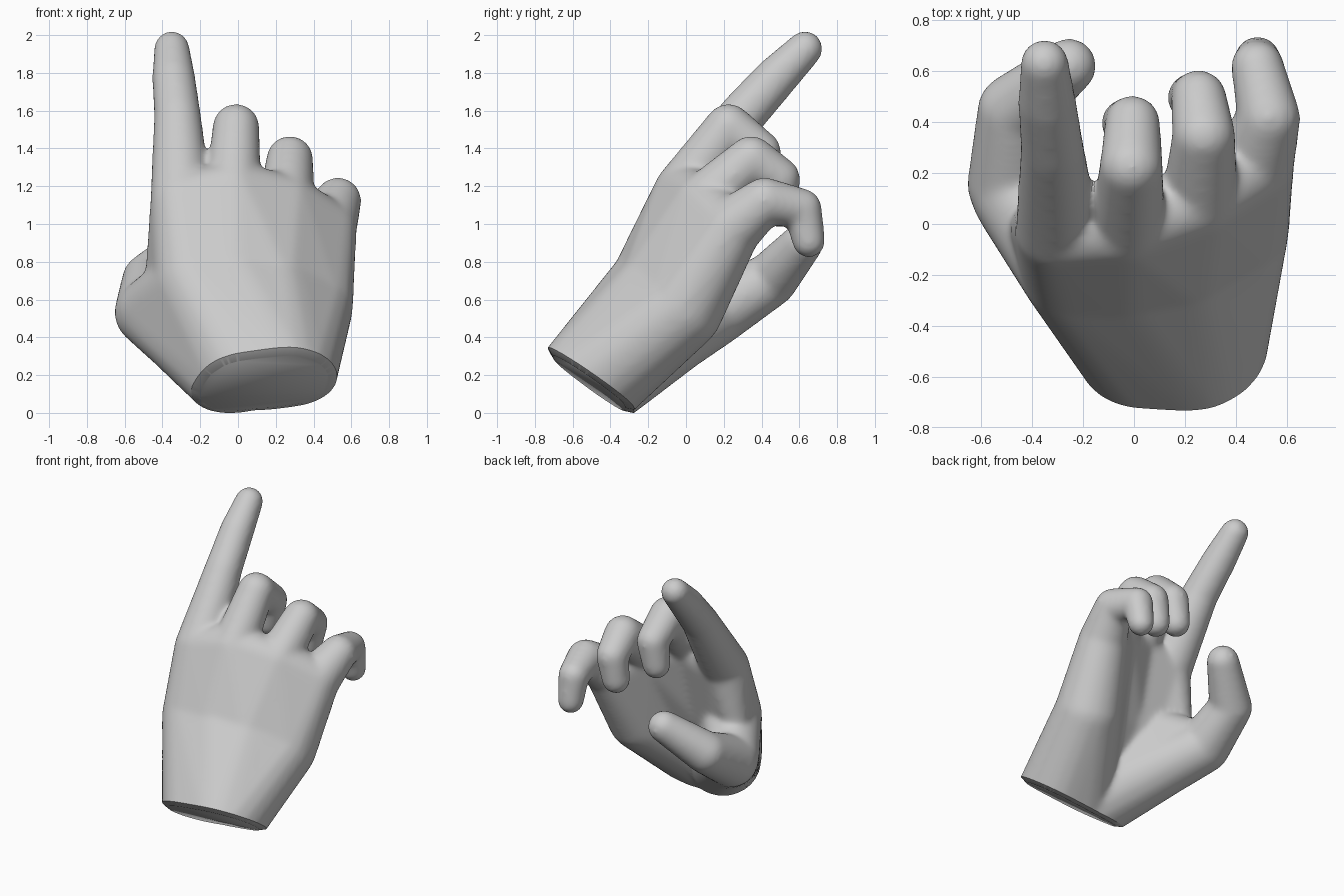
import bpy, bmesh
from mathutils import Vector

if "Cube" in bpy.data.objects:
    bpy.data.objects.remove(bpy.data.objects["Cube"])

skin = bpy.data.materials.new("plain_grey")
skin.use_nodes = True
GREY = (0.6, 0.6, 0.6, 1)
skin.diffuse_color = GREY
skin.node_tree.nodes["Principled BSDF"].inputs["Base Color"].default_value = GREY

# Joints as (x, y, z, radius), from palm to fingertip
wrist_in = (0.09, -0.53, 0.11, 0.265)
wrist_out = (0.25, -0.53, 0.14, 0.27)
index = [(-0.235, -0.17, 0.68, 0.205), (-0.295, -0.01, 1.10, 0.165),
         (-0.315, 0.31, 1.56, 0.125), (-0.335, 0.49, 1.76, 0.115), (-0.345, 0.645, 1.915, 0.095)]
middle = [(-0.02, -0.18, 0.69, 0.20), (-0.02, 0.0, 1.17, 0.15),
          (-0.005, 0.24, 1.50, 0.125), (0, 0.41, 1.37, 0.11), (-0.03, 0.41, 1.20, 0.095)]
ring = [(0.20, -0.14, 0.66, 0.20), (0.26, 0.10, 1.10, 0.15),
        (0.28, 0.36, 1.33, 0.125), (0.26, 0.51, 1.23, 0.11), (0.23, 0.51, 1.06, 0.095)]
pinky = [(0.39, -0.01, 0.54, 0.225), (0.47, 0.245, 0.955, 0.165),
         (0.535, 0.43, 1.11, 0.125), (0.49, 0.63, 1.07, 0.105), (0.49, 0.665, 0.895, 0.088)]
thumb = [(0.02, -0.40, 0.20, 0.20), (-0.30, -0.05, 0.40, 0.205),
         (-0.47, 0.17, 0.52, 0.18), (-0.465, 0.46, 0.69, 0.145), (-0.25, 0.635, 0.89, 0.11)]

# Unit ball reused for every joint
ball = bmesh.new()
bmesh.ops.create_icosphere(ball, subdivisions=3, radius=1)
unit = [v.co.copy() for v in ball.verts]
ball.free()

bm = bmesh.new()


def wrap(*joints):
    """Stretch one convex skin around a group of joints."""
    pts = [bm.verts.new(Vector(j[:3]) + u * j[3]) for j in joints for u in unit]
    out = bmesh.ops.convex_hull(bm, input=pts)
    spare = {g for g in out["geom_interior"] + out["geom_unused"]
             if isinstance(g, bmesh.types.BMVert)}
    bmesh.ops.delete(bm, geom=list(spare), context='VERTS')


# Finger and thumb segments
for chain in (index, middle, ring, pinky, thumb):
    for a, b in zip(chain[1:], chain[2:]):
        wrap(a, b)

# Palm between neighbouring fingers, and its heel down to the wrist
for a, b in ((index, middle), (middle, ring), (ring, pinky)):
    wrap(a[0], a[1], b[0], b[1])
    wrap(wrist_in, wrist_out, a[0], b[0])

# Thumb base and the web to the index finger
wrap(wrist_in, thumb[0], thumb[1], index[0])
wrap(thumb[1], index[0], (-0.46, 0.13, 0.53, 0.175))
wrap(thumb[1], thumb[2])
wrap(index[0], index[1], (-0.40, 0.0, 0.66, 0.09))

mesh = bpy.data.meshes.new("hand")
bm.to_mesh(mesh)
bm.free()
hand = bpy.data.objects.new("hand", mesh)
bpy.context.collection.objects.link(hand)

# Fuse the segments into one smooth skin
fuse = hand.modifiers.new("fuse", 'REMESH')
fuse.mode = 'VOXEL'
fuse.voxel_size = 0.014
soften = hand.modifiers.new("soften", 'SMOOTH')
soften.factor = 0.5
soften.iterations = 26
dg = bpy.context.evaluated_depsgraph_get()
fused = bpy.data.meshes.new_from_object(hand.evaluated_get(dg))
hand.modifiers.clear()
hand.data = fused

# Slice the wrist and close it with a slightly domed cap
bm = bmesh.new()
bm.from_mesh(fused)
cut = bmesh.ops.bisect_plane(bm, geom=bm.verts[:] + bm.edges[:] + bm.faces[:],
                             plane_co=(0.15, -0.51, 0.18), plane_no=(0.08, -0.57, -0.81),
                             clear_outer=True)
rim = [g for g in cut["geom_cut"] if isinstance(g, bmesh.types.BMEdge)]
cap = bmesh.ops.contextual_create(bm, geom=rim)["faces"]
bmesh.ops.recalc_face_normals(bm, faces=bm.faces[:])
bmesh.ops.inset_region(bm, faces=cap, thickness=0.045, depth=0.02)

# Stand it on the ground, centred
box = [(min(v.co[i] for v in bm.verts), max(v.co[i] for v in bm.verts)) for i in range(3)]
shift = Vector((-sum(box[0]) / 2, -sum(box[1]) / 2, -box[2][0]))
bmesh.ops.translate(bm, verts=bm.verts[:], vec=shift)
bm.to_mesh(fused)
bm.free()
fused.materials.clear()
fused.materials.append(skin)

bpy.context.view_layer.objects.active = hand
hand.select_set(True)
bpy.ops.object.shade_smooth_by_angle(angle=0.7)
